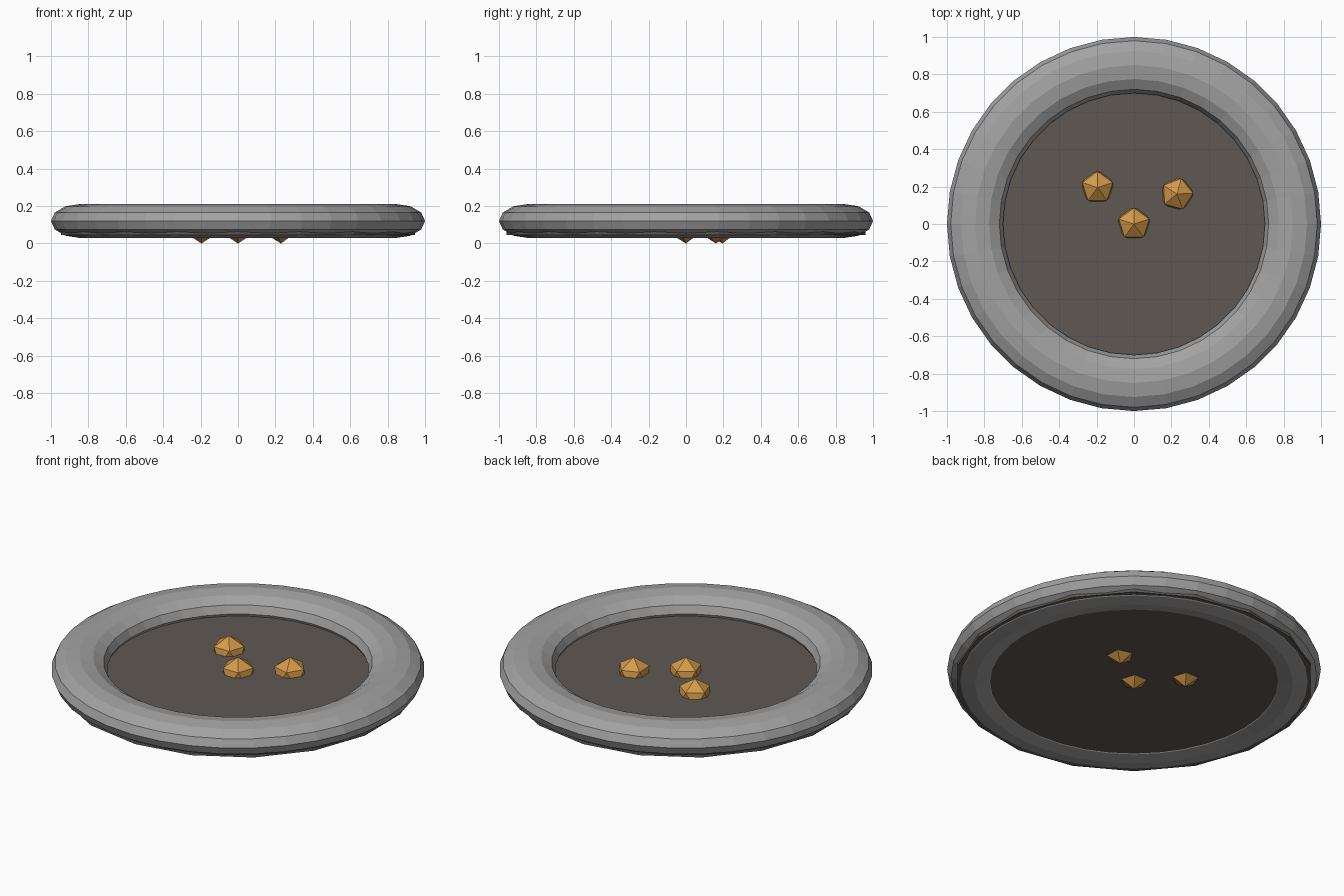
import bpy
import math

# Remove the default cube only
cube = bpy.data.objects.get("Cube")
if cube:
    bpy.data.objects.remove(cube, do_unlink=True)


def make_material(name, rgb):
    mat = bpy.data.materials.new(name)
    mat.use_nodes = True
    color = (*rgb, 1.0)
    mat.diffuse_color = color
    mat.node_tree.nodes["Principled BSDF"].inputs["Base Color"].default_value = color
    return mat


def finish(name, mat):
    """Name the new object, bake its scale and rotation, give it a material."""
    obj = bpy.context.object
    obj.name = name
    obj.data.name = name
    bpy.ops.object.transform_apply(location=False, rotation=True, scale=True)
    obj.data.materials.clear()
    obj.data.materials.append(mat)
    bpy.ops.object.shade_flat()
    return obj


stone_gray = make_material("stone_gray", (0.36, 0.36, 0.365))
earth_brown = make_material("earth_brown", (0.115, 0.098, 0.087))
amber = make_material("amber", (0.66, 0.33, 0.068))

# Flattened faceted ring
bpy.ops.mesh.primitive_torus_add(
    major_radius=0.85, minor_radius=0.15,
    major_segments=36, minor_segments=12, location=(0, 0, 0.12))
bpy.context.object.scale.z = 0.6
finish("rim", stone_gray)

# Low-sided bed that fills the ring and shows a little underneath
BED_BOTTOM, BED_TOP = 0.045, 0.105
bpy.ops.mesh.primitive_cylinder_add(
    vertices=18, radius=0.96, depth=BED_TOP - BED_BOTTOM,
    location=(0, 0, (BED_TOP + BED_BOTTOM) / 2))
finish("bed", earth_brown)

# Faceted nuggets pushed through the bed
NUGGET_RADIUS = 0.096
nuggets = {
    "middle_nugget": (0.0, 0.0, 90),
    "right_nugget": (-0.195, 0.195, 90),
    "left_nugget": (0.23, 0.16, 75),
}
for name, (x, y, turn) in nuggets.items():
    bpy.ops.mesh.primitive_ico_sphere_add(
        subdivisions=1, radius=NUGGET_RADIUS,
        location=(x, y, NUGGET_RADIUS), rotation=(0, 0, math.radians(turn)))
    finish(name, amber)
